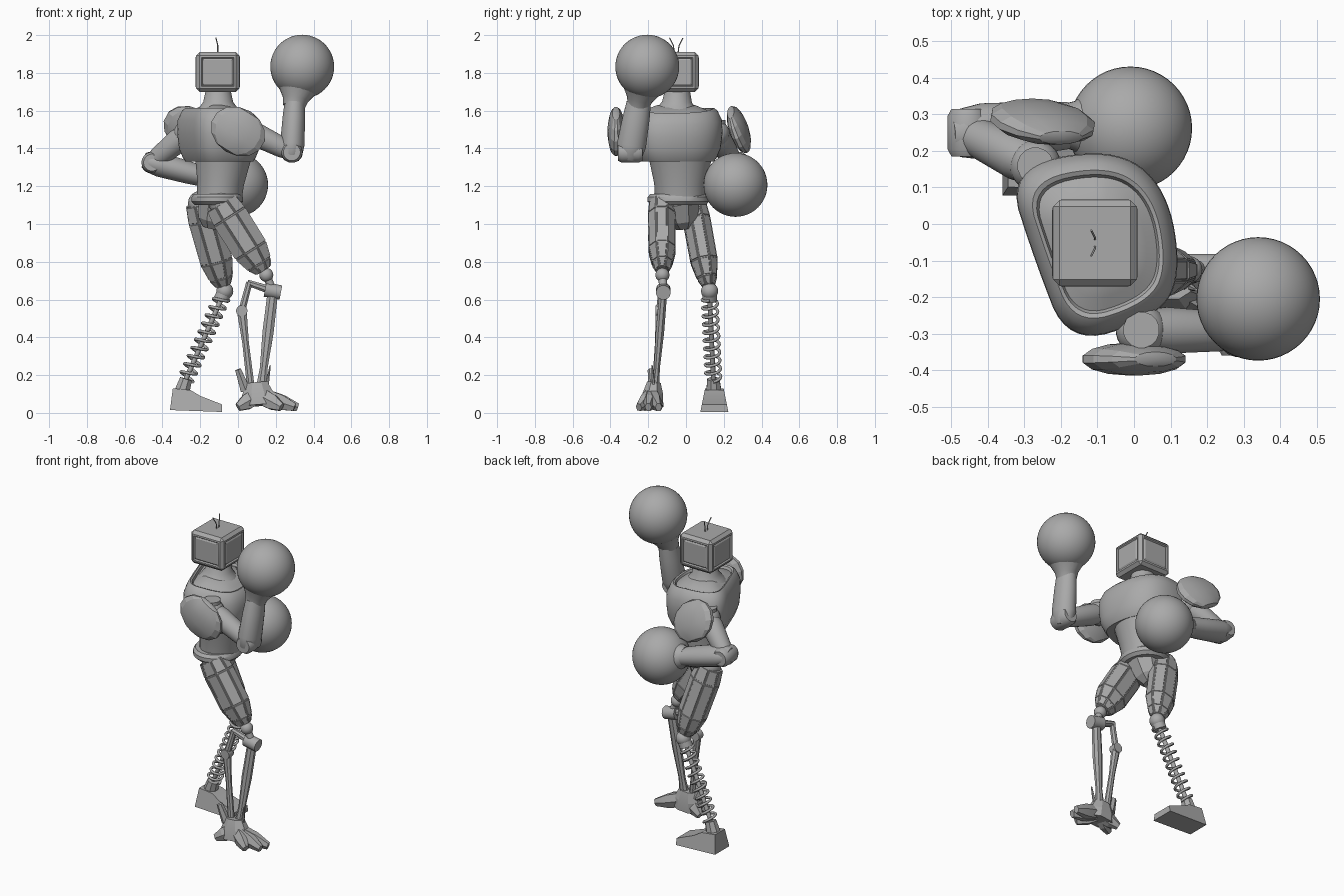
import bpy, bmesh, math
from mathutils import Vector, Matrix, Euler

if "Cube" in bpy.data.objects:
    bpy.data.objects.remove(bpy.data.objects["Cube"])

COLOUR = (.4, .4, .4, 1)
grey = bpy.data.materials.new("plain grey")
grey.use_nodes = True
grey.diffuse_color = COLOUR
grey.node_tree.nodes["Principled BSDF"].inputs["Base Color"].default_value = COLOUR


def finish(name, bm, sharp=.6):
    """Turn a bmesh into a named object; edges above the sharp angle stay hard."""
    bmesh.ops.recalc_face_normals(bm, faces=bm.faces)
    for face in bm.faces:
        face.smooth = True
    for edge in bm.edges:
        edge.smooth = len(edge.link_faces) == 2 and edge.calc_face_angle(0) < sharp
    mesh = bpy.data.meshes.new(name)
    bm.to_mesh(mesh)
    bm.free()
    mesh.materials.append(grey)
    bpy.context.collection.objects.link(bpy.data.objects.new(name, mesh))


def skin(bm, rings):
    """Bridge closed rings of points and cap both ends."""
    loops = [[bm.verts.new(point) for point in ring] for ring in rings]
    count = len(loops[0])
    sides = []
    for low, high in zip(loops, loops[1:]):
        for i in range(count):
            j = (i + 1) % count
            sides.append(bm.faces.new((low[i], low[j], high[j], high[i])))
    bm.faces.new(loops[0])
    bm.faces.new(loops[-1])
    return sides


def frame(start, end):
    """Direction of a limb and the two axes across it."""
    along = (end - start).normalized()
    depth = along.cross(Vector((0, 1, 0)))
    depth = depth.normalized() if depth.length > .3 else Vector((1, 0, 0))
    return along, depth, along.cross(depth)


def limb(name, start, end, profile, squash=1, sides=24, panel=0, sharp=.6):
    """Loft from start to end; profile holds (fraction along, radius) pairs."""
    start, end = Vector(start), Vector(end)
    along, depth, width = frame(start, end)
    angles = [math.tau * (i + .5) / sides for i in range(sides)]
    bm = bmesh.new()
    faces = skin(bm, [[start.lerp(end, t) + radius * (depth * math.cos(a) + width * squash * math.sin(a))
                       for a in angles] for t, radius in profile])
    if panel:
        bmesh.ops.recalc_face_normals(bm, faces=bm.faces)
        bmesh.ops.inset_individual(bm, faces=faces, thickness=panel, depth=0)
        bmesh.ops.inset_individual(bm, faces=faces, thickness=panel / 2, depth=panel * .7)
    finish(name, bm, sharp)


def rod(name, start, end, radius, end_radius=None, sides=16):
    limb(name, start, end, [(0, radius), (1, end_radius or radius)], sides=sides)


def ball(name, centre, size, turn=(0, 0, 0), segments=32, sharp=.6):
    bm = bmesh.new()
    bmesh.ops.create_uvsphere(bm, u_segments=segments, v_segments=segments // 2, radius=1)
    size = size if isinstance(size, tuple) else (size, size, size)
    bm.transform(Matrix.LocRotScale(Vector(centre), Euler(turn), Vector(size)))
    finish(name, bm, sharp)


def wire(name, points, radius):
    curve = bpy.data.curves.new(name, "CURVE")
    curve.dimensions = "3D"
    curve.bevel_depth, curve.bevel_resolution = radius, 2
    curve.use_fill_caps = True
    spline = curve.splines.new("POLY")
    spline.points.add(len(points) - 1)
    for target, point in zip(spline.points, points):
        target.co = (*point, 1)
    curve.materials.append(grey)
    bpy.context.collection.objects.link(bpy.data.objects.new(name, curve))


# Boxy head: chamfered cube with shallow recessed panels on its sides
head_centre = Vector((-.107, -.052, 1.805))
bm = bmesh.new()
bmesh.ops.create_cube(bm, size=1)
bm.transform(Matrix.LocRotScale(head_centre, None, Vector((.23, .235, .21))))
bmesh.ops.bevel(bm, geom=bm.edges[:], offset=.018, segments=1, affect="EDGES")
bm.normal_update()
walls = [face for face in bm.faces if max(abs(face.normal.x), abs(face.normal.y)) > .9]
for thickness, depth in ((.014, .002), (.008, -.008), (.012, .005)):
    bmesh.ops.inset_individual(bm, faces=walls, thickness=thickness, depth=depth)
finish("head", bm, .3)

# Wire antennae and flared neck
for side in (-1, 1):
    wire("antenna", [head_centre + Vector((lean, side * spread, height)) for lean, spread, height
                     in ((0, .01, .1), (0, .015, .14), (-.01, .035, .18))], .003)
limb("neck", (-.105, -.05, 1.58), (-.105, -.045, 1.71),
     [(0, .13), (.3, .1), (.5, .08), (1, .066)])

# Chest: one rounded outline scaled through several heights, sloping down in front
outline = [Vector(p) for p in ((-.35, .15), (-.06, .21), (.09, .1), (.13, -.15),
                               (.05, -.26), (-.18, -.33), (-.27, -.1))]
for _ in range(3):
    outline = [p.lerp(q, t) for p, q in zip(outline, outline[1:] + outline[:1]) for t in (.25, .75)]
middle = Vector((-.09, -.05))
levels = ((1.33, .82), (1.35, .88), (1.4, .97), (1.48, 1.01), (1.55, 1), (1.6, .9),
          (1.615, .82), (1.61, .77), (1.595, .74), (1.61, .6), (1.63, .4))
bm = bmesh.new()
rings = []
for z, scale in levels:
    ring = [middle.lerp(point, scale) for point in outline]
    rings.append([(*p, z - .6 * (z - 1.33) * max(p.x - middle.x, 0)) for p in ring])
skin(bm, rings)
finish("chest", bm, .7)

# Waist, belt and hip block
limb("waist", (-.1, -.03, 1.13), (-.08, -.03, 1.35), [(0, .12), (.4, .125), (1, .15)], 1.12)
limb("belt", (-.11, -.04, 1.1), (-.11, -.04, 1.16), [(0, .12), (.3, .137), (.7, .137), (1, .125)], 1.2)
limb("hip_block", (-.14, -.01, .98), (-.11, -.03, 1.12), [(0, .05), (.3, .085), (1, .11)],
     sides=8, sharp=.2)

# Thighs: faceted and panelled, with round joints at both ends
right_knee, left_knee = Vector((.15, -.125, .73)), Vector((-.07, .125, .645))
for side, hip, knee, size, girth in (("right", Vector((-.09, -.13, 1.11)), right_knee, .037, 1.1),
                                     ("left", Vector((-.2, .04, 1.11)), left_knee, .045, 1)):
    profile = [(0, .08), (.2, .092), (.7, .09), (.9, .066), (1, .04)]
    limb(side + "_thigh", hip, hip.lerp(knee, .94), [(t, radius * girth) for t, radius in profile],
         .82 / girth, 8, .005, .2)
    ball(side + "_hip_joint", hip, .065, segments=16)
    ball(side + "_knee_ball", knee, size)

# Right shin: knee hub and linked struts
hub, link_pin = Vector((.185, -.12, .645)), Vector((.02, -.14, .54))
half_hub, half_pin = Vector((.042, 0, -.008)), Vector((0, .022, 0))
rod("knee_link", right_knee, hub, .022)
rod("knee_hub", hub - half_hub, hub + half_hub, .039)
rod("knee_bracket", (.05, -.125, .69), hub, .017, .024, 8)
limb("front_strut", hub, (.12, -.165, .1), [(0, .03), (.4, .032), (.75, .022), (1, .034)], .75, 8)
rod("upper_rear_strut", (.06, -.125, .69), link_pin, .018, .02, 8)
limb("lower_rear_strut", link_pin, (.07, -.165, .12), [(0, .028), (.4, .019), (1, .022)], .8, 8)
rod("rear_strut_pin", link_pin - half_pin, link_pin + half_pin, .03)

# Right foot: thick clawed toes fanned out from a block
sole = Vector((.11, -.18, 0))
limb("claw_ankle", sole + Vector((0, 0, .04)), sole + Vector((-.01, .01, .16)),
     [(0, .1), (.5, .09), (1, .06)], .65, 8, sharp=.2)
for x, y in ((.315, -.145), (.3, -.2), (.23, -.25), (0, -.225), (0, -.14)):
    limb("claw_toe", sole + Vector((0, 0, .095)), (x, y, .03),
         [(0, .05), (.6, .046), (1, .024)], .75, 6, sharp=.2)
rod("heel_spur", (.04, -.17, .12), (0, -.185, .23), .03, .018, 6)
rod("toe_spur", (.15, -.17, .12), (.17, -.18, .25), .012, .004, 6)

# Left shin: coil spring around a thin core
top, ankle = Vector((-.085, .125, .61)), Vector((-.275, .145, .18))
along, depth, width = frame(top, ankle)
turns, steps = 10, 200
coil = []
for i in range(steps + 1):
    angle = math.tau * turns * i / steps
    coil.append(top.lerp(ankle, i / steps) + .04 * (depth * math.cos(angle) + width * math.sin(angle)))
wire("shin_spring", coil, .008)
rod("spring_core", top, ankle, .013)
rod("spring_top_cap", left_knee, top + along * .015, .04)

# Left foot: wedge shoe, a side silhouette narrowed towards the top
rod("left_ankle", ankle, (-.3, .148, .1), .035, .045, 8)
silhouette = ((-.36, .015), (-.345, .13), (-.25, .12), (-.2, .09), (-.085, .045), (-.085, .005))
bm = bmesh.new()
skin(bm, [[(x, .15 + side * (.075 - .2 * z), z) for x, z in silhouette] for side in (-1, 1)])
finish("left_foot", bm, .3)

# Arms: one raised in front, one folded low behind, each with a round glove
arms = (("right", (.02, -.29, 1.51), (.285, -.295, 1.38), (.3, -.25, 1.64), (.34, -.205, 1.833),
         (0, -.37, 1.49), (0, .55, 0)),
        ("left", (-.27, .16, 1.48), (-.455, .25, 1.325), (-.18, .27, 1.25), (-.01, .262, 1.207),
         (-.25, .28, 1.5), (.4, .5, 0)))
pin = Vector((0, .065, 0))
for side, *joints, tilt in arms:
    shoulder, elbow, wrist, fist, plate = map(Vector, joints)
    ball(side + "_shoulder", shoulder, .07)
    rod(side + "_shoulder_cap", shoulder, shoulder + Vector((0, 0, .07)), .05)
    limb(side + "_upper_arm", shoulder, elbow, [(0, .055), (.25, .064), (.8, .055), (1, .045)])
    limb(side + "_elbow", elbow - pin, elbow + pin, [(0, .045), (.15, .056), (.85, .056), (1, .045)])
    limb(side + "_forearm", elbow, wrist, [(-.16, .04), (-.08, .055), (.15, .065), (.7, .06), (1, .054)], 1.2)
    limb(side + "_cuff", wrist, fist, [(-.1, .058), (.1, .068), (.5, .12)])
    ball(side + "_glove", fist, .169, segments=48)
    ball(side + "_shoulder_plate", plate, (.155, .046, .125), tilt, 14, .3)
